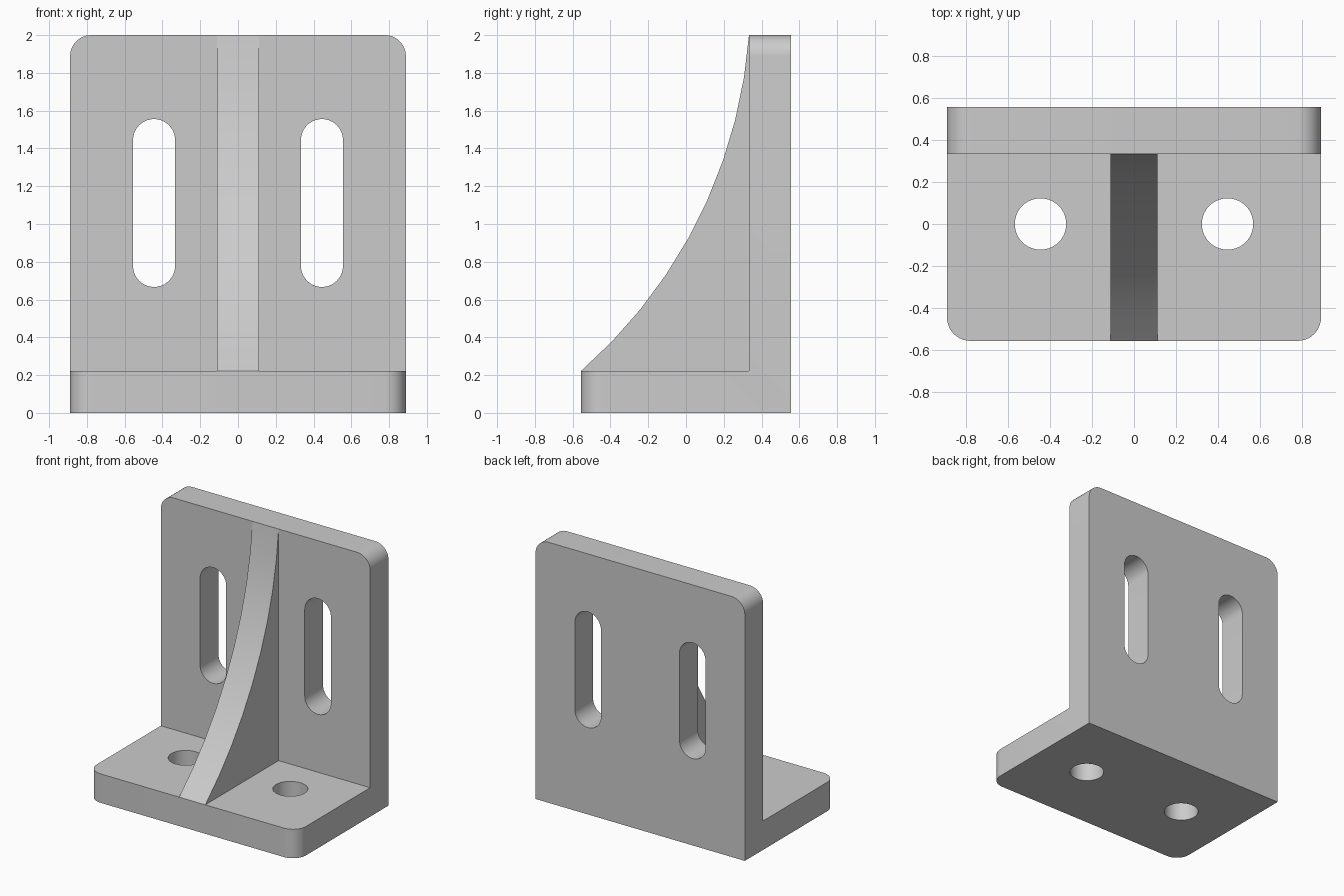
import bpy, bmesh, math
from mathutils import Vector

cube = bpy.data.objects.get("Cube")
if cube:
    bpy.data.objects.remove(cube, do_unlink=True)

U = 2 / 9                      # plate thickness, the module of the part
W, D, H = 4 * U, 2.5 * U, 9 * U  # half width, half depth, height
WALL = D - U                   # front face of the upright plate

grey = bpy.data.materials.new("plain grey")
grey.use_nodes = True
grey.diffuse_color = (0.6, 0.6, 0.6, 1)
grey.node_tree.nodes["Principled BSDF"].inputs["Base Color"].default_value = (0.6, 0.6, 0.6, 1)


def prism(name, outline, sweep, round_edge=None):
    """Sweep a closed outline along a vector; optionally round chosen edges."""
    bm = bmesh.new()
    face = bm.faces.new([bm.verts.new(p) for p in outline])
    swept = bmesh.ops.extrude_face_region(bm, geom=[face])["geom"]
    bmesh.ops.translate(bm, vec=sweep, verts=[v for v in swept if isinstance(v, bmesh.types.BMVert)])
    bmesh.ops.recalc_face_normals(bm, faces=bm.faces)
    if round_edge:
        bmesh.ops.bevel(bm, geom=[e for e in bm.edges if round_edge(e)], offset=U / 2,
                        segments=10, profile=0.5, affect='EDGES')
    mesh = bpy.data.meshes.new(name)
    bm.to_mesh(mesh)
    bm.free()
    mesh.materials.append(grey)
    obj = bpy.data.objects.new(name, mesh)
    bpy.context.collection.objects.link(obj)
    return obj


def stadium(r, half, n=20):
    """Round-ended slot outline; a circle when half is zero."""
    pts = []
    for start, shift in ((0, half), (math.pi, -half)):
        for i in range(n + 1 if half else n):
            a = start + math.pi * i / n
            pts.append((r * math.cos(a), r * math.sin(a) + shift))
    return pts


def outer_corner(edge):
    """Free corners: front uprights of the base and top ends of the wall."""
    a, b = (v.co for v in edge.verts)
    if abs(a.x - b.x) > 0.01:
        return False
    front = a.y < -D + 0.01 and b.y < -D + 0.01
    top = a.z > H - 0.01 and b.z > H - 0.01
    return front or top


# L-shaped body with rounded free corners
profile = [(-D, 0), (D, 0), (D, H), (WALL, H), (WALL, U), (-D, U)]
body = prism("bracket_body", [(-W, y, z) for y, z in profile], Vector((2 * W, 0, 0)), outer_corner)

# Wall slots and base holes
cutters = []
for side in (-1, 1):
    x = side * 2 * U
    cutters.append(prism("slot_cutter", [(x + u, WALL - 0.1, 5 * U + v) for u, v in stadium(U / 2, 1.5 * U)],
                         Vector((0, U + 0.2, 0))))
    cutters.append(prism("hole_cutter", [(x + u, v, -0.1) for u, v in stadium(0.55 * U, 0)],
                         Vector((0, 0, U + 0.2))))
bpy.context.view_layer.objects.active = body
for cutter in cutters:
    cutter.hide_render = True
    mod = body.modifiers.new("cut", 'BOOLEAN')
    mod.operation, mod.solver, mod.object = 'DIFFERENCE', 'EXACT', cutter
    bpy.ops.object.modifier_apply(modifier=mod.name)
    bpy.data.objects.remove(cutter, do_unlink=True)

# Central rib with a concave arc, its feet sunk into both plates
start, end = Vector((-D, U)), Vector((WALL, H))
chord = end - start
sag = 0.196
radius = (chord.length ** 2 / 4 + sag ** 2) / (2 * sag)
along = chord.normalized()
inward = Vector((along.y, -along.x))
centre = (start + end) / 2 + inward * (sag - radius)
spread = math.asin(chord.length / 2 / radius)
arc = []
for i in range(10):
    a = spread * (2 * i / 9 - 1)
    arc.append(centre + radius * (inward * math.cos(a) + along * math.sin(a)))
feet = [(WALL + 0.03, H - 0.03), (WALL + 0.03, U - 0.03), (-D + 0.03, U - 0.03)]
rib = prism("centre_rib", [(-U / 2, p[0], p[1]) for p in arc + feet], Vector((U, 0, 0)))

# Smooth rounds, sharp edges
for obj in (body, rib):
    bpy.ops.object.select_all(action='DESELECT')
    obj.select_set(True)
    bpy.context.view_layer.objects.active = obj
    bpy.ops.object.shade_smooth_by_angle(angle=math.radians(30))
